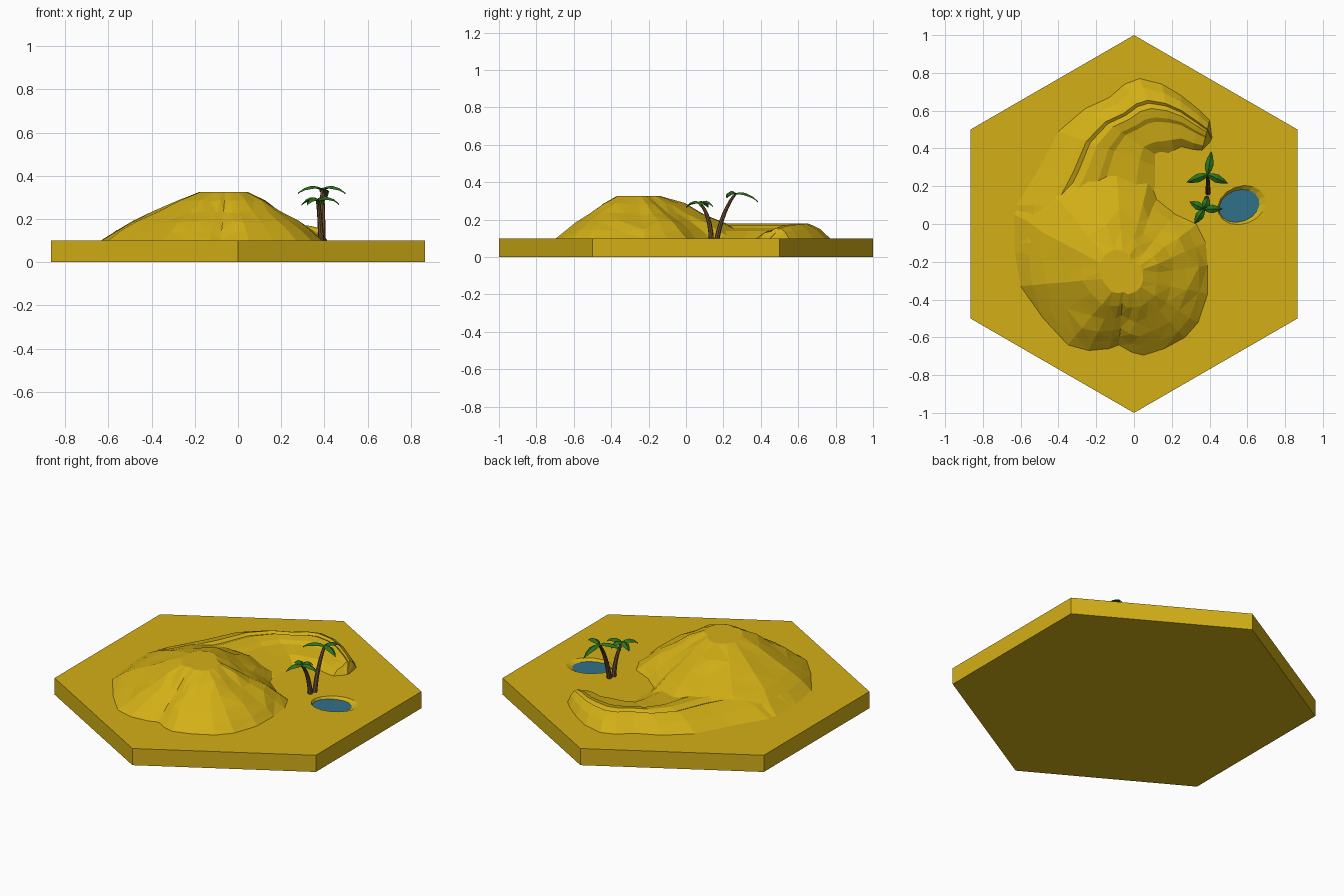
import bpy, bmesh, math, random
from mathutils import Vector

if "Cube" in bpy.data.objects:
    bpy.data.objects.remove(bpy.data.objects["Cube"])

random.seed(4)


def material(name, rgb):
    m = bpy.data.materials.new(name)
    m.diffuse_color = (*rgb, 1)
    m.use_nodes = True
    m.node_tree.nodes["Principled BSDF"].inputs["Base Color"].default_value = m.diffuse_color
    return m


SAND = material("sand", (0.65, 0.43, 0.008))
WATER = material("water", (0.03, 0.16, 0.25))
BARK = material("bark", (0.16, 0.08, 0.03))
LEAF = material("leaf", (0.025, 0.17, 0.012))


def finish(bm, name, mat, up=False):
    bmesh.ops.remove_doubles(bm, verts=bm.verts, dist=0.0005)
    bmesh.ops.recalc_face_normals(bm, faces=bm.faces)
    bm.normal_update()
    if up and sum(f.normal.z * f.calc_area() for f in bm.faces) < 0:
        bmesh.ops.reverse_faces(bm, faces=bm.faces)
    me = bpy.data.meshes.new(name)
    bm.to_mesh(me)
    bm.free()
    me.materials.append(mat)
    ob = bpy.data.objects.new(name, me)
    bpy.context.collection.objects.link(ob)
    return ob


def add_loop(bm, pts):
    return [bm.verts.new(p) for p in pts]


def bridge(bm, a, b, closed=True):
    n = len(a)
    for i in range(n if closed else n - 1):
        j = (i + 1) % n
        bm.faces.new((a[i], a[j], b[j], b[i]))


def pond_loop(cx, cy, rx, ry, z, n=16, tilt=0.35):
    out = []
    for k in range(n):
        a = 2 * math.pi * k / n
        x, y = rx * math.cos(a), ry * math.sin(a)
        out.append((cx + x * math.cos(tilt) - y * math.sin(tilt),
                    cy + x * math.sin(tilt) + y * math.cos(tilt), z))
    return out


# hexagonal sand base with a sunken pond basin
bm = bmesh.new()
hexa = [(math.sin(k * math.pi / 3), math.cos(k * math.pi / 3)) for k in range(6)]
low = add_loop(bm, [(x, y, 0) for x, y in hexa])
high = add_loop(bm, [(x, y, 0.1) for x, y in hexa])
rim = add_loop(bm, pond_loop(0.57, 0.1, 0.13, 0.1, 0.1))
bed = add_loop(bm, pond_loop(0.555, 0.095, 0.105, 0.08, 0.08))
bm.faces.new(low)
bridge(bm, low, high)
edges = [bm.edges.get((l[i], l[i - 1])) or bm.edges.new((l[i], l[i - 1]))
         for l in (high, rim) for i in range(len(l))]
bmesh.ops.triangle_fill(bm, edges=edges, use_beauty=True)
bridge(bm, rim, bed)
bm.faces.new(bed)
finish(bm, "hexagon_base", SAND)

# pond water
bm = bmesh.new()
bm.faces.new(add_loop(bm, pond_loop(0.557, 0.096, 0.11, 0.084, 0.087)))
finish(bm, "pond_water", WATER, up=True)

# main mound: outline shrunk towards the summit, following a slope profile
outline = [(0.33, 0.0), (0.38, -0.1), (0.39, -0.22), (0.39, -0.37), (0.34, -0.52),
           (0.27, -0.6), (0.16, -0.66), (0.05, -0.695), (-0.01, -0.68), (-0.08, -0.64),
           (-0.13, -0.66), (-0.24, -0.67), (-0.35, -0.64), (-0.48, -0.5), (-0.6, -0.33),
           (-0.63, -0.15), (-0.635, 0.05), (-0.52, 0.25), (-0.3, 0.38), (-0.1, 0.35),
           (0.08, 0.24), (0.12, 0.13), (0.22, 0.05)]
slope = [(1, 0.1), (0.89, 0.142), (0.74, 0.187), (0.57, 0.232), (0.4, 0.283), (0.22, 0.325)]
cx, cy = -0.05, -0.28
bm = bmesh.new()
prev = None
for t, z in slope:
    amp = 0 if t in (1, 0.22) else 0.018
    ring = add_loop(bm, [(cx + (x - cx) * (t + random.uniform(-amp, amp)),
                          cy + (y - cy) * (t + random.uniform(-amp, amp)),
                          z + random.uniform(-amp, amp) * 0.3) for x, y in outline])
    if prev:
        bridge(bm, prev, ring)
    prev = ring
bm.faces.new(prev)
bmesh.ops.triangulate(bm, faces=bm.faces)
finish(bm, "dune_mound", SAND, up=True)

# curved dune tail: a rippled cross-section between outer and inner edge
stations = [  # outer x, y, inner x, y, height scale
    (-0.63, -0.1, -0.1, -0.1, 1), (-0.62, 0.1, 0.08, 0.08, 1),
    (-0.5, 0.3, 0.11, 0.2, 1), (-0.4, 0.49, 0.11, 0.31, 1),
    (-0.26, 0.61, 0.11, 0.37, 1), (-0.13, 0.67, 0.13, 0.38, 1),
    (-0.05, 0.74, 0.16, 0.38, 1), (0.03, 0.77, 0.18, 0.375, 1),
    (0.15, 0.74, 0.21, 0.39, 1), (0.25, 0.68, 0.25, 0.41, 0.95),
    (0.35, 0.6, 0.31, 0.395, 0.85), (0.4, 0.55, 0.36, 0.39, 0.7),
    (0.415, 0.46, 0.4, 0.43, 0)]
section = [(0, 0), (0.13, 0.048), (0.24, 0.07), (0.29, 0.078), (0.33, 0.067),
           (0.4, 0.08), (0.52, 0.07), (0.58, 0.055), (0.84, 0.04), (1, 0)]
bm = bmesh.new()
prev = None
for ox, oy, ix, iy, h in stations:
    row = add_loop(bm, [(ox + (ix - ox) * f, oy + (iy - oy) * f, 0.1 + z * h)
                        for f, z in section])
    if prev:
        bridge(bm, prev, row, closed=False)
    prev = row
finish(bm, "dune_tail", SAND, up=True)


# palms: bent tapering trunk and arched folded fronds
def palm(name, base, top, bend, tips):
    base, top, bend = Vector(base), Vector(top), Vector(bend)
    bm = bmesh.new()
    prev = None
    for k in range(7):
        t = k / 6
        c = base * (1 - t) ** 2 + bend * 2 * t * (1 - t) + top * t * t
        r = 0.014 - 0.005 * t
        ring = add_loop(bm, [c + Vector((r * math.cos(a * math.pi / 4),
                                         r * math.sin(a * math.pi / 4), 0)) for a in range(8)])
        if prev:
            bridge(bm, prev, ring)
        else:
            bm.faces.new(ring)
        prev = ring
    bm.faces.new(prev)
    finish(bm, name + "_trunk", BARK)

    bm = bmesh.new()
    for tx, ty, tz in tips:
        d = Vector((tx, ty, tz)) - top
        side = Vector((-d.y, d.x, 0)).normalized()
        prev = None
        for t, w in [(0, 0.006), (0.2, 0.017), (0.45, 0.023), (0.75, 0.014), (1, 0.001)]:
            c = top + d * t + Vector((0, 0, 0.085 * t * (1 - t) + 0.003))
            drop = Vector((0, 0, -0.45 * w))
            row = add_loop(bm, [c - side * w + drop, c + Vector((0, 0, 0.003)),
                                c + side * w + drop, c - Vector((0, 0, 0.004))])
            if prev:
                bridge(bm, prev, row)
            prev = row
    finish(bm, name + "_fronds", LEAF)


palm("short_palm", (0.385, 0.135, 0.095), (0.37, 0.08, 0.282), (0.38, 0.13, 0.22),
     [(0.295, 0.118, 0.262), (0.468, 0.08, 0.265), (0.32, 0.0, 0.262), (0.395, 0.145, 0.265)])
palm("tall_palm", (0.392, 0.165, 0.095), (0.39, 0.262, 0.335), (0.392, 0.195, 0.25),
     [(0.41, 0.385, 0.292), (0.497, 0.215, 0.315), (0.277, 0.22, 0.315)])
